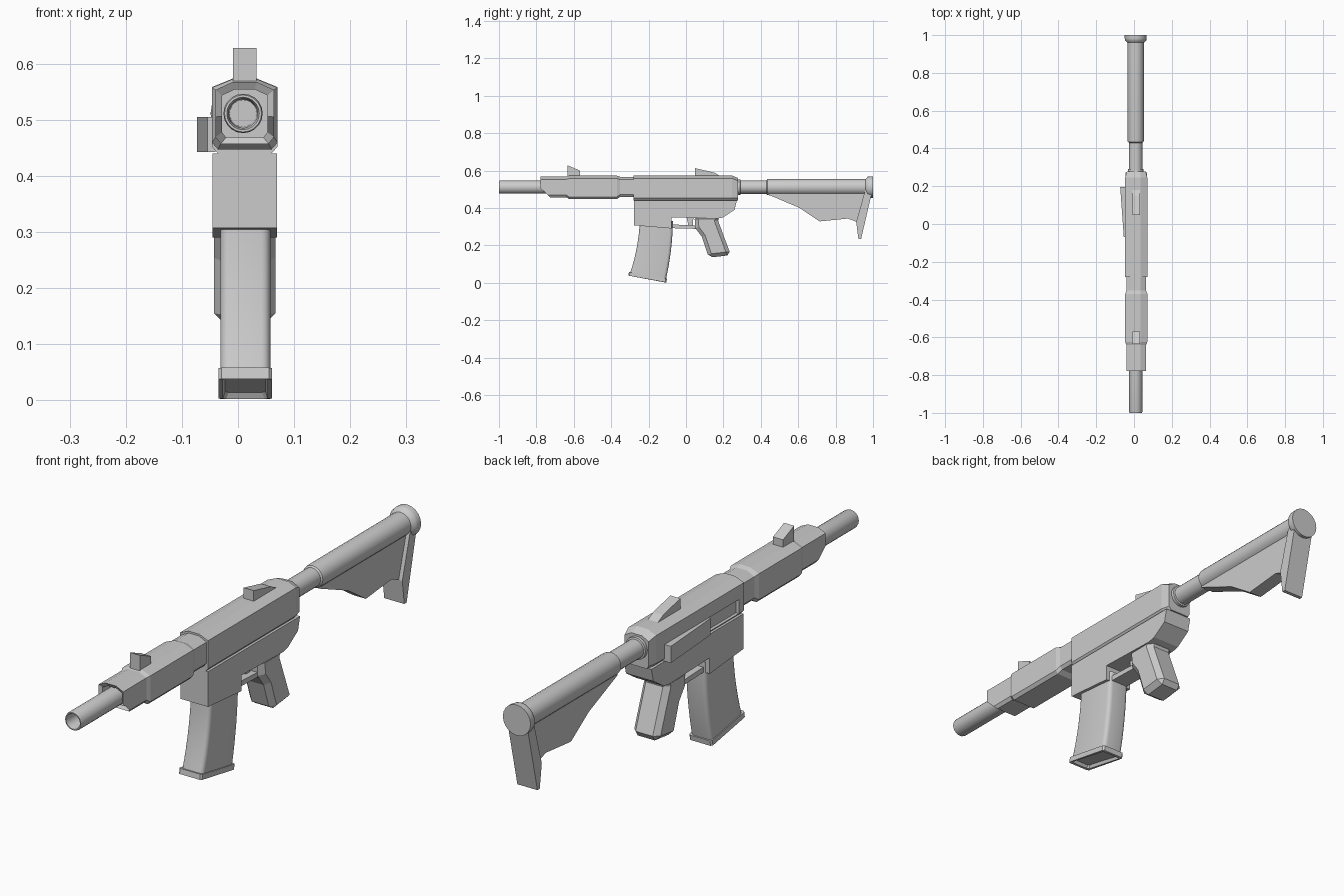
import bpy, bmesh, math

if "Cube" in bpy.data.objects:
    bpy.data.objects.remove(bpy.data.objects["Cube"])

CX = 0.012          # centre plane of the body
BX, BZ = 0.009, 0.511   # axis of barrel and stock tube


def finish(name, bm, smooth=False):
    bmesh.ops.recalc_face_normals(bm, faces=bm.faces)
    me = bpy.data.meshes.new(name)
    bm.to_mesh(me)
    bm.free()
    ob = bpy.data.objects.new(name, me)
    bpy.context.collection.objects.link(ob)
    if smooth:
        bpy.ops.object.select_all(action='DESELECT')
        ob.select_set(True)
        bpy.context.view_layer.objects.active = ob
        bpy.ops.object.shade_smooth_by_angle(angle=math.radians(35))
    return ob


def loft(name, rings, smooth=False):
    """Skin a list of equal-length point rings and cap both ends."""
    bm = bmesh.new()
    vs = [[bm.verts.new(p) for p in r] for r in rings]
    n = len(vs[0])
    for a, b in zip(vs, vs[1:]):
        for i in range(n):
            bm.faces.new((a[i], a[(i + 1) % n], b[(i + 1) % n], b[i]))
    bm.faces.new(vs[0])
    bm.faces.new(vs[-1])
    return finish(name, bm, smooth)


def lathe(name, pts, n=20):
    """Turn (y, radius) pairs around the barrel axis."""
    ang = [2 * math.pi * i / n for i in range(n)]
    return loft(name, [[(BX + r * math.cos(a), y, BZ + r * math.sin(a)) for a in ang]
                       for y, r in pts], True)


def prism(name, profile, half, cx=CX, bevel=0):
    """Side profile (y, z) extruded across x."""
    ob = loft(name, [[(cx + s * half, y, z) for y, z in profile] for s in (-1, 1)])
    if bevel:
        m = ob.modifiers.new("bevel", 'BEVEL')
        m.width, m.segments = bevel, 1
        m.limit_method, m.angle_limit = 'ANGLE', math.radians(60)
    return ob


def shell(y, w, zb, zs, zt, dip=0, k=1):
    """Ten-sided body section; dip pulls the lower edge back, k scales it."""
    half = [(w * .82, zb, dip), (w, zb + .012, dip * .8), (w, .505, 0), (w, zs, 0), (.022, zt, 0)]
    pts = [(x, z, d) for x, z, d in half] + [(-x, z, d) for x, z, d in reversed(half)]
    return [(CX + x * k, y + d, .508 + (z - .508) * k) for x, z, d in pts]


# Handguard with recessed front opening and a stepped rear neck
fr = (.052, .457, .553, .567)
mid = (.0585, .447, .557, .572)
neck = (.052, .459, .551, .566)
loft("handguard", [shell(-.66, *fr, 0, .78), shell(-.77, *fr, .05, .78),
                   shell(-.778, *fr, .05), shell(-.64, *fr), shell(-.625, *mid),
                   shell(-.37, *mid), shell(-.352, *neck), shell(-.27, *neck)])

# Upper receiver with a slot cut in the left side
body = (.0585, .44, .558, .573)
upper = loft("upper_receiver", [shell(-.28, *body), shell(.245, *body),
                                shell(.278, .05, .44, .545, .56)])
cutter = prism("slot_cutter", [(-.25, .452), (-.05, .452), (-.05, .505), (-.25, .505)],
               .012, CX - .0585)
cutter.hide_render = True
cutter.hide_set(True)
cut = upper.modifiers.new("slot", 'BOOLEAN')
cut.object, cut.operation, cut.solver = cutter, 'DIFFERENCE', 'EXACT'

# Lower receiver with magazine well
prism("lower_receiver", [(-.279, .44), (-.279, .307), (-.077, .29), (-.077, .35), (.17, .343),
                         (.2, .35), (.26, .39), (.272, .44)], .0575)

# Tapered cover on the left side
loft("side_cover", [[(x, y, z) for x, z in ((-.04, .442), (-.04, .505), (xo, .505), (xo, .442))]
                    for y, xo in ((-.07, -.054), (.195, -.073))])

# Barrel with hollow muzzle
lathe("barrel", [(-.8, .024), (-.99, .026), (-1, .029), (-1, .033), (-.994, .035), (-.65, .035)])

# Stock: tube, web and butt plate
lathe("stock_tube", [(.26, .042), (.29, .042), (.292, .036), (.43, .036), (.435, .042), (.445, .0435),
                     (.96, .0435), (.972, .056), (.982, .058), (1, .058)])
prism("stock_web", [(.435, .49), (.435, .473), (.607, .4), (.714, .328), (.865, .343),
                    (.915, .325), (.975, .325), (.975, .49)][:6] + [(.935, .3), (.965, .49)], .027, BX)
prism("butt_plate", [(.965, .52), (.91, .325), (.922, .233), (.936, .233), (.998, .5), (.998, .52)],
      .042, BX)

# Pistol grip
prism("pistol_grip", [(.045, .36), (.18, .36), (.172, .33), (.24, .148), (.122, .134),
                      (.085, .245), (.05, .292)], .055, CX, .02)

# Trigger and guard
prism("trigger_guard", [(-.085, .312), (-.085, .292), (.055, .288), (.06, .306)], .035)
prism("trigger", [(.002, .355), (.04, .355), (.036, .3), (.014, .3)], .012)


# Curved magazine and floor plate
def rounded(y0, z0, y1, z1, half, r=.016, seg=4):
    """Rounded rectangle between a front (y0,z0) and a back (y1,z1) edge."""
    length = math.hypot(y1 - y0, z1 - z0)
    out = []
    for q, (sx, sy) in enumerate(((1, 1), (-1, 1), (-1, -1), (1, -1))):
        for i in range(seg + 1):
            a = math.pi / 2 * (q + i / seg)
            x = sx * (half - r) + r * math.cos(a)
            t = .5 + (sy * (length / 2 - r) + r * math.sin(a)) / length
            out.append((CX + .001 + x, y0 + (y1 - y0) * t, z0 + (z1 - z0) * t))
    return out


rings = []
for i in range(9):
    t = i / 8
    rings.append(rounded(-.247 - .012 * t - .04 * t * t, .33 - .28 * t,
                         -.07 - .004 * t - .034 * t * t, .33 - .315 * t, .0445))
loft("magazine", rings, True)


def plate(dz, half, grow, dy=0):
    return rounded(-.3 - grow + dy, .058 + dz, -.107 + grow + dy, .022 + dz, half, .006, 1)


loft("magazine_base", [plate(0, .048, .005), plate(-.02, .048, .005, -.003),
                       plate(-.02, .04, -.005, -.003), plate(-.008, .036, -.012, -.002)])

# Front and rear sights
prism("front_sight", [(-.634, .56), (-.634, .628), (-.568, .6), (-.568, .56)], .021)
prism("rear_sight", [(.047, .56), (.047, .613), (.15, .589), (.182, .572), (.182, .56)], .021)
